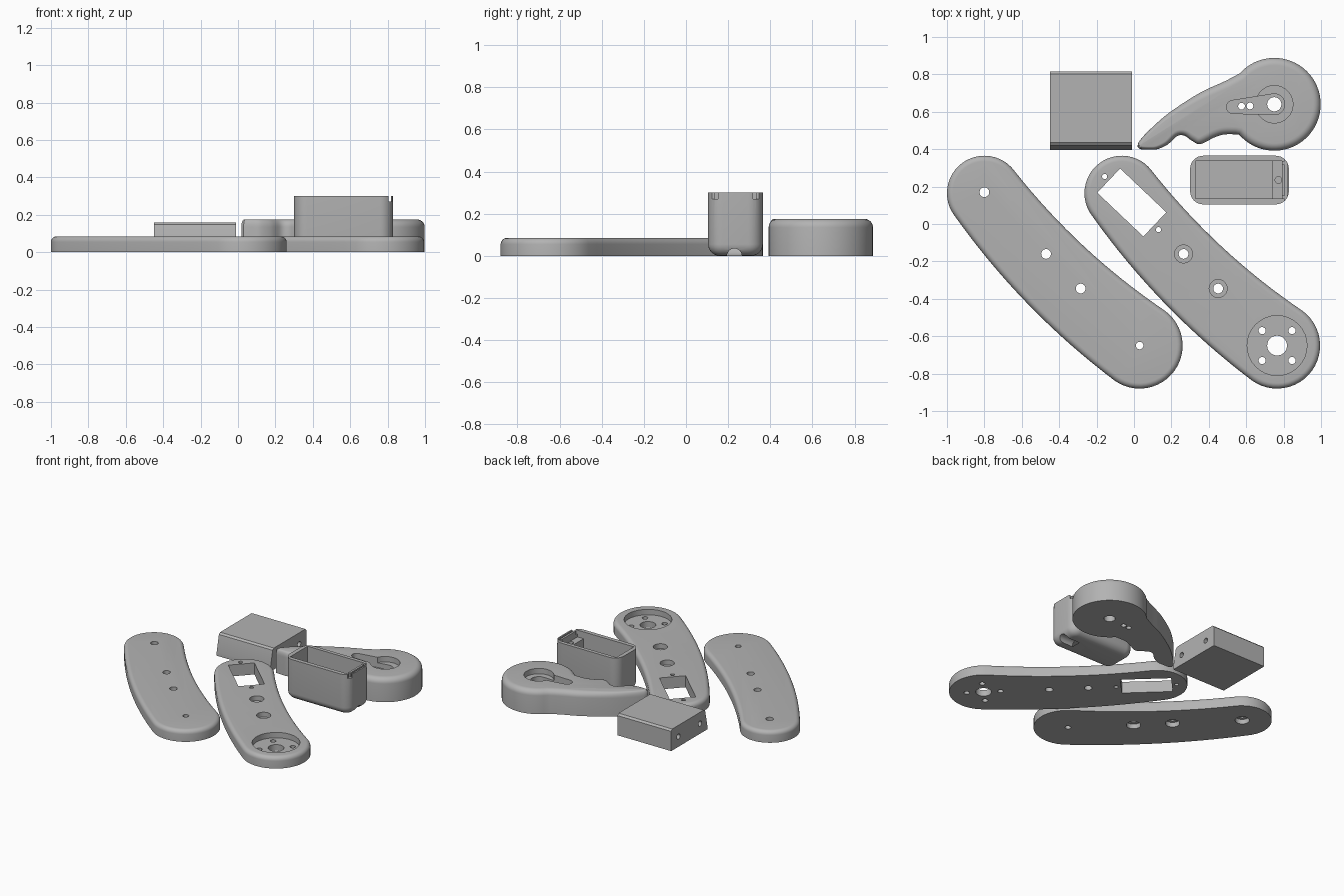
import bpy, bmesh, math
from mathutils import Vector

if "Cube" in bpy.data.objects:
    bpy.data.objects.remove(bpy.data.objects["Cube"])

grey = bpy.data.materials.new("plain_grey")
grey.use_nodes = True
grey.diffuse_color = (0.45, 0.45, 0.45, 1)
grey.node_tree.nodes["Principled BSDF"].inputs["Base Color"].default_value = grey.diffuse_color


def polar(c, r, a):
    return Vector((c[0] + r * math.cos(a), c[1] + r * math.sin(a)))


def arc(c, r, a0, a1, n):
    return [polar(c, r, a0 + (a1 - a0) * i / n) for i in range(n + 1)]


def arm_outline(a, ra, b, rb, sag=0, n=16):
    """Two round ends joined by a bowed, tapering body."""
    a, b = Vector(a), Vector(b)
    d = b - a
    left = Vector((-d.y, d.x)).normalized()

    def at(t):
        tangent = d + left * (4 * sag * (1 - 2 * t))
        return a.lerp(b, t) + left * (4 * sag * t * (1 - t)), math.atan2(tangent.y, tangent.x)

    q = math.pi / 2
    ts = [i / n for i in range(1, n)]
    edge = lambda t, s: polar(at(t)[0], ra + (rb - ra) * t, at(t)[1] + s * q)
    heading_a, heading_b = at(0)[1], at(1)[1]
    return ([edge(t, -1) for t in ts] + arc(b, rb, heading_b - q, heading_b + q, 24)
            + [edge(t, 1) for t in reversed(ts)]
            + arc(a, ra, heading_a + q, heading_a + 3 * q, 24))


def rounded_rect(x0, x1, y0, y1, r):
    q = math.pi / 2
    corners = [(x1 - r, y1 - r), (x0 + r, y1 - r), (x0 + r, y0 + r), (x1 - r, y0 + r)]
    return [p for i, c in enumerate(corners) for p in arc(c, r, i * q, i * q + q, 8)]


def smooth_path(pts, steps=5):
    """Curve running through every control point."""
    pts = [Vector(p) for p in pts]
    pts = [pts[0] * 2 - pts[1]] + pts + [pts[-1] * 2 - pts[-2]]
    out = []
    for p0, p1, p2, p3 in zip(pts, pts[1:], pts[2:], pts[3:]):
        for i in range(steps):
            t = i / steps
            out.append(0.5 * (2 * p1 + (p2 - p0) * t + (2 * p0 - 5 * p1 + 4 * p2 - p3) * t * t
                              + (3 * p1 - p0 - 3 * p2 + p3) * t ** 3))
    return out + [pts[-2]]


def loft(name, outline, rows, limit=lambda p: 1):
    """Stack an outline at each (height, inset) row and cap both ends."""
    bm = bmesh.new()
    n = len(outline)
    rings = []
    for z, inset in rows:
        ring = []
        for i, p in enumerate(outline):
            t = (outline[(i + 1) % n] - outline[i - 1]).normalized()
            k = inset * limit(p)
            ring.append(bm.verts.new((p.x - t.y * k, p.y + t.x * k, z)))
        rings.append(ring)
    for lo, hi in zip(rings, rings[1:]):
        for i in range(n):
            j = (i + 1) % n
            bm.faces.new((lo[i], lo[j], hi[j], hi[i]))
    bm.faces.new(list(reversed(rings[0])))
    bm.faces.new(rings[-1])
    return finish(name, bm)


def finish(name, bm):
    bmesh.ops.recalc_face_normals(bm, faces=bm.faces)
    mesh = bpy.data.meshes.new(name)
    bm.to_mesh(mesh)
    bm.free()
    mesh.materials.append(grey)
    obj = bpy.data.objects.new(name, mesh)
    bpy.context.collection.objects.link(obj)
    return obj


def round_top(height, r, n=6):
    angles = [math.pi / 2 * i / n for i in range(n + 1)]
    return [(0, 0)] + [(height - r + r * math.sin(a), r * (1 - math.cos(a))) for a in angles]


def prism(outline, z0, z1):
    return loft("cutter", outline, [(z0, 0), (z1, 0)])


def drill(c, r, z0=-0.1, z1=0.5):
    return prism(arc(c, r, 0, 2 * math.pi, 32)[:-1], z0, z1)


def block(x0, x1, y0, y1, z0, z1):
    return prism([Vector(p) for p in ((x0, y0), (x1, y0), (x1, y1), (x0, y1))], z0, z1)


def side_drill(x, y, z, r, depth):
    obj = drill((0, 0), r, -depth, depth)
    obj.rotation_euler.y = math.pi / 2
    obj.location = (x, y, z)
    return obj


def cut(obj, *cutters):
    bpy.context.view_layer.objects.active = obj
    for c in cutters:
        c.hide_render = True
        m = obj.modifiers.new("cut", "BOOLEAN")
        m.operation, m.solver, m.object = "DIFFERENCE", "EXACT", c
        bpy.ops.object.modifier_apply(modifier=m.name)
        bpy.data.objects.remove(c)


def shade(obj):
    bpy.ops.object.select_all(action="DESELECT")
    obj.select_set(True)
    bpy.context.view_layer.objects.active = obj
    bpy.ops.object.shade_smooth_by_angle(angle=math.radians(30))


# Two matching handle plates
def plate(name, dx):
    outline = arm_outline((dx - 0.8, 0.165), 0.2, (dx + 0.03, -0.65), 0.23, sag=-0.045)
    return loft(name, outline, round_top(0.085, 0.03))


mids = [(-0.47, -0.16), (-0.285, -0.345)]
plain_plate = plate("plain_plate", 0)
for c in mids + [(-0.8, 0.17)]:
    cut(plain_plate, drill(c, 0.048, -0.1, 0.035), drill(c, 0.026))
cut(plain_plate, drill((0.03, -0.65), 0.02))

shift = 0.735
socket_plate = plate("socket_plate", shift)
for x, y in mids:
    cut(socket_plate, drill((x + shift, y), 0.048, 0.05), drill((x + shift, y), 0.026))
hub = (0.765, -0.65)
cut(socket_plate, drill(hub, 0.16, 0.045), drill(hub, 0.053))
for sx in (-1, 1):
    for sy in (-1, 1):
        cut(socket_plate, drill((hub[0] + sx * 0.08, hub[1] + sy * 0.08), 0.019))
window = block(-0.17, 0.17, -0.089, 0.089, -0.1, 0.3)
window.location = (-0.012, 0.115, 0)
window.rotation_euler.z = math.radians(-43.5)
cut(socket_plate, window, drill((-0.157, 0.254), 0.014), drill((0.131, -0.03), 0.014))

# Lever: round head with a finger grip tail
head = (0.75, 0.64)
lower_grip = [(0.03, 0.4), (0.08, 0.398), (0.125, 0.4), (0.18, 0.425), (0.23, 0.47), (0.27, 0.472),
              (0.31, 0.445), (0.355, 0.427), (0.43, 0.463), (0.485, 0.479), (0.56, 0.479)]
upper_grip = [(0.565, 0.805), (0.485, 0.763), (0.35, 0.7), (0.19, 0.596), (0.085, 0.505),
              (0.03, 0.445), (0.018, 0.415)]
start = math.atan2(0.479 - head[1], 0.56 - head[0])
end = math.atan2(0.805 - head[1], 0.565 - head[0])
lever_outline = (smooth_path(lower_grip) + arc(head, 0.248, start, end, 48)[1:-1]
                 + smooth_path(upper_grip))
lever = loft("lever", lever_outline, round_top(0.175, 0.04),
             limit=lambda p: min(1, 0.4 + max(0, p.x - 0.08) * 2))
cut(lever, drill(head, 0.1, 0.135),
    prism(arm_outline((0.53, 0.626), 0.035, head, 0.056), 0.1, 0.3), drill(head, 0.038),
    drill((0.575, 0.63), 0.018), drill((0.62, 0.631), 0.018))

# Open housing with a rounded base, end ledge and notches
base = [(0.055 * (1 - math.sin(a)), 0.055 * (1 - math.cos(a)))
        for a in (math.pi / 2 * (1 - i / 6) for i in range(7))]
housing = loft("housing", rounded_rect(0.3, 0.828, 0.105, 0.365, 0.07), base + [(0.3, 0)])
cut(housing, block(0.33, 0.74, 0.135, 0.338, 0.04, 0.5),
    block(0.72, 0.79, 0.135, 0.338, 0.25, 0.5),
    drill((0.772, 0.235), 0.018, 0.1),
    side_drill(0.8, 0.23, 0, 0.035, 0.1),
    block(0.805, 0.817, 0, 0.5, 0.27, 0.5))
for y in (0.143, 0.325):
    cut(housing, block(0.75, 0.9, y - 0.008, y + 0.008, 0.27, 0.5))

# Mounting block with screw holes in both ends
profile = [(0.395, 0), (0.815, 0), (0.815, 0.145), (0.802, 0.158), (0.435, 0.158),
           (0.42, 0.147), (0.395, 0.03)]
bm = bmesh.new()
ends = [[bm.verts.new((x, y, z)) for y, z in profile] for x in (-0.45, -0.012)]
for i in range(len(profile)):
    j = (i + 1) % len(profile)
    bm.faces.new((ends[0][i], ends[0][j], ends[1][j], ends[1][i]))
for ring in ends:
    bm.faces.new(ring)
mounting_block = finish("mounting_block", bm)
for x in (-0.45, -0.012):
    for y in (0.48, 0.73):
        cut(mounting_block, side_drill(x, y, 0.075, 0.019, 0.09))

for part in (plain_plate, socket_plate, lever, housing, mounting_block):
    shade(part)
